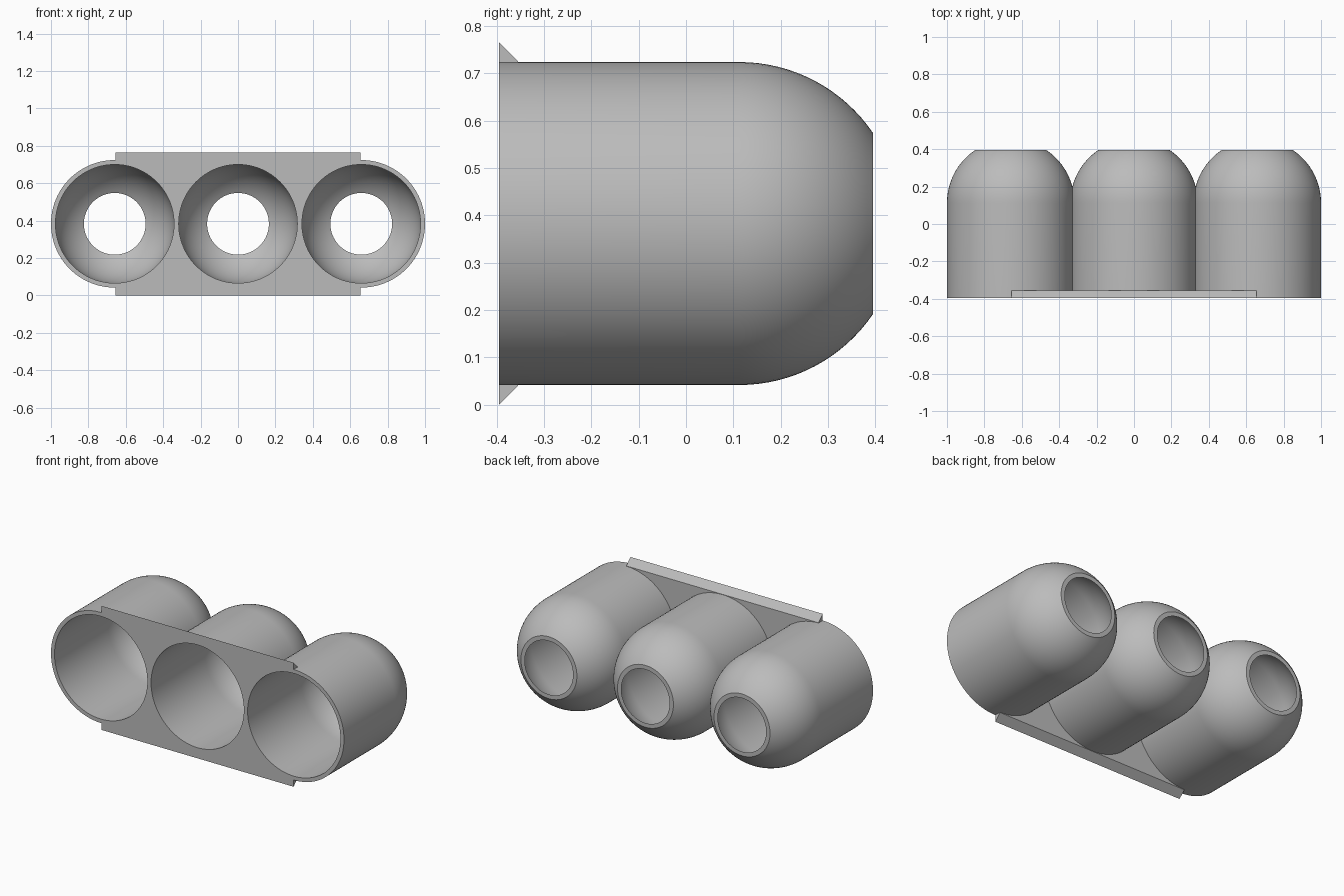
import bpy, bmesh
from math import sin, cos, asin, pi
from mathutils import Vector

OUTER, INNER = 0.341, 0.317      # tube radii
SPACING, MID_Z = 0.659, 0.3825   # tube centres
FRONT, BACK = -0.395, 0.395
RIM_OUT, RIM_IN = 0.191, 0.165   # radii of the rear opening
SEGMENTS, ARC = 96, 16

cube = bpy.data.objects.get("Cube")
if cube:
    bpy.data.objects.remove(cube, do_unlink=True)

grey = bpy.data.materials.new("plain grey")
grey.use_nodes = True
colour = (0.5, 0.5, 0.5, 1)
grey.diffuse_color = colour
grey.node_tree.nodes["Principled BSDF"].inputs["Base Color"].default_value = colour


def add_object(name, bm):
    bmesh.ops.recalc_face_normals(bm, faces=bm.faces)
    mesh = bpy.data.meshes.new(name)
    bm.to_mesh(mesh)
    bm.free()
    mesh.materials.append(grey)
    obj = bpy.data.objects.new(name, mesh)
    bpy.context.collection.objects.link(obj)
    return obj


def wall(radius, rim):
    """Straight wall followed by a spherical shoulder ending at the rim."""
    end = pi - asin(rim / radius) - pi / 2
    centre = BACK - radius * sin(end)
    arc = [end * i / ARC for i in range(ARC + 1)]
    return [(radius, FRONT)] + [(radius * cos(a), centre + radius * sin(a)) for a in arc]


def lathe(name, profile, x):
    """Turn a closed (radius, y) profile around the tube axis."""
    bm = bmesh.new()
    verts = [bm.verts.new((r, y, 0)) for r, y in profile]
    edges = [bm.edges.new((v, verts[i - 1])) for i, v in enumerate(verts)]
    bmesh.ops.spin(bm, geom=verts + edges, cent=(0, 0, 0), axis=(0, 1, 0),
                   angle=2 * pi, steps=SEGMENTS, use_merge=True)
    bmesh.ops.remove_doubles(bm, verts=bm.verts, dist=0.0001)
    obj = add_object(name, bm)
    obj.location = (x, 0, MID_Z)
    return obj


# Three open tubes with domed, pierced rear ends
tube_profile = wall(OUTER, RIM_OUT) + wall(INNER, RIM_IN)[::-1]
tubes = [lathe(name, tube_profile, side * SPACING)
         for name, side in (("right_tube", -1), ("middle_tube", 0), ("left_tube", 1))]

# Front plate with sloping top and bottom edges
bm = bmesh.new()
section = [(FRONT, 0), (FRONT, 0.765), (FRONT + 0.04, 0.725), (FRONT + 0.04, 0.04)]
face = bm.faces.new([bm.verts.new((-0.656, y, z)) for y, z in section])
ends = bmesh.ops.extrude_face_region(bm, geom=[face])["geom"]
bmesh.ops.translate(bm, vec=Vector((1.312, 0, 0)),
                    verts=[g for g in ends if isinstance(g, bmesh.types.BMVert)])
plate = add_object("front_plate", bm)

# Holes in the plate, hidden inside the tube walls
cutters = []
for side in (-1, 0, 1):
    bpy.ops.mesh.primitive_cylinder_add(vertices=SEGMENTS, radius=0.326, depth=0.3,
                                        location=(side * SPACING, FRONT, MID_Z),
                                        rotation=(pi / 2, 0, 0))
    cutter = bpy.context.object
    cutter.name = "hole_cutter"
    cutter.hide_render = True
    cutters.append(cutter)
    mod = plate.modifiers.new("hole", 'BOOLEAN')
    mod.operation, mod.solver, mod.object = 'DIFFERENCE', 'EXACT', cutter

bpy.ops.object.select_all(action='DESELECT')
plate.select_set(True)
bpy.context.view_layer.objects.active = plate
for mod in list(plate.modifiers):
    bpy.ops.object.modifier_apply(modifier=mod.name)
for cutter in cutters:
    bpy.data.objects.remove(cutter, do_unlink=True)

# Smooth round surfaces with crisp rims
for tube in tubes:
    tube.select_set(True)
bpy.ops.object.shade_smooth_by_angle(angle=pi / 6)
